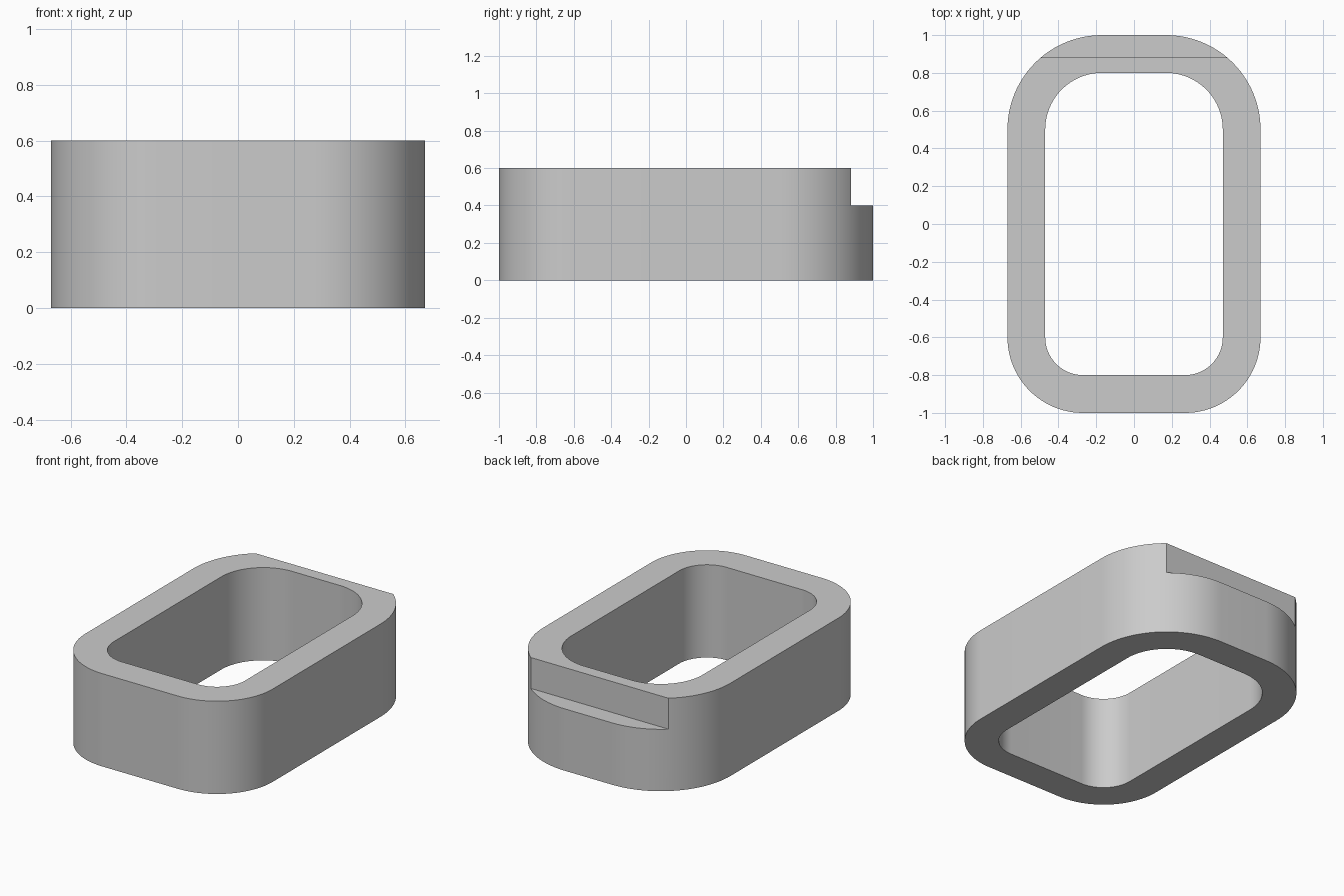
import bpy, bmesh, math

cube = bpy.data.objects.get("Cube")
if cube:
    bpy.data.objects.remove(cube, do_unlink=True)

HEIGHT = 0.6
STEP_Y, STEP_Z = 0.882, 0.4
WALL = 0.2

grey = bpy.data.materials.new("plain grey")
grey.use_nodes = True
colour = (0.6, 0.6, 0.6, 1)
grey.diffuse_color = colour
grey.node_tree.nodes["Principled BSDF"].inputs["Base Color"].default_value = colour


def outline(inset, steps=24):
    """Rounded rectangle, with wider corners at the back than at the front."""
    # corner centre x, centre y, radius, start angle
    corners = [(0.17, 0.5, 0.5, 0), (-0.17, 0.5, 0.5, 90),
               (-0.27, -0.6, 0.4, 180), (0.27, -0.6, 0.4, 270)]
    points = []
    for cx, cy, radius, start in corners:
        for i in range(steps + 1):
            a = math.radians(start + 90 * i / steps)
            r = radius - inset
            points.append((cx + r * math.cos(a), cy + r * math.sin(a)))
    return points


def prism(name, points, bottom, top):
    bm = bmesh.new()
    face = bm.faces.new([bm.verts.new((x, y, bottom)) for x, y in points])
    lifted = bmesh.ops.extrude_face_region(bm, geom=[face])["geom"]
    verts = [g for g in lifted if isinstance(g, bmesh.types.BMVert)]
    bmesh.ops.translate(bm, verts=verts, vec=(0, 0, top - bottom))
    bmesh.ops.recalc_face_normals(bm, faces=bm.faces)
    mesh = bpy.data.meshes.new(name)
    bm.to_mesh(mesh)
    bm.free()
    mesh.materials.append(grey)
    obj = bpy.data.objects.new(name, mesh)
    bpy.context.collection.objects.link(obj)
    return obj


# Solid block, then the through opening and the back step cut from it
body = prism("ring_body", outline(0), 0, HEIGHT)
opening = prism("opening_cutter", outline(WALL), -0.1, HEIGHT + 0.1)
step = prism("step_cutter", [(-1, STEP_Y), (1, STEP_Y), (1, 1.2), (-1, 1.2)],
             STEP_Z, HEIGHT + 0.1)

bpy.ops.object.select_all(action="DESELECT")
body.select_set(True)
bpy.context.view_layer.objects.active = body
for cutter in (opening, step):
    cutter.hide_render = True
    cut = body.modifiers.new(cutter.name, "BOOLEAN")
    cut.operation = "DIFFERENCE"
    cut.solver = "EXACT"
    cut.object = cutter
    bpy.ops.object.modifier_apply(modifier=cut.name)
    bpy.data.objects.remove(cutter, do_unlink=True)

# Smooth corners with crisp rims
bpy.ops.object.shade_smooth_by_angle(angle=math.radians(30))
